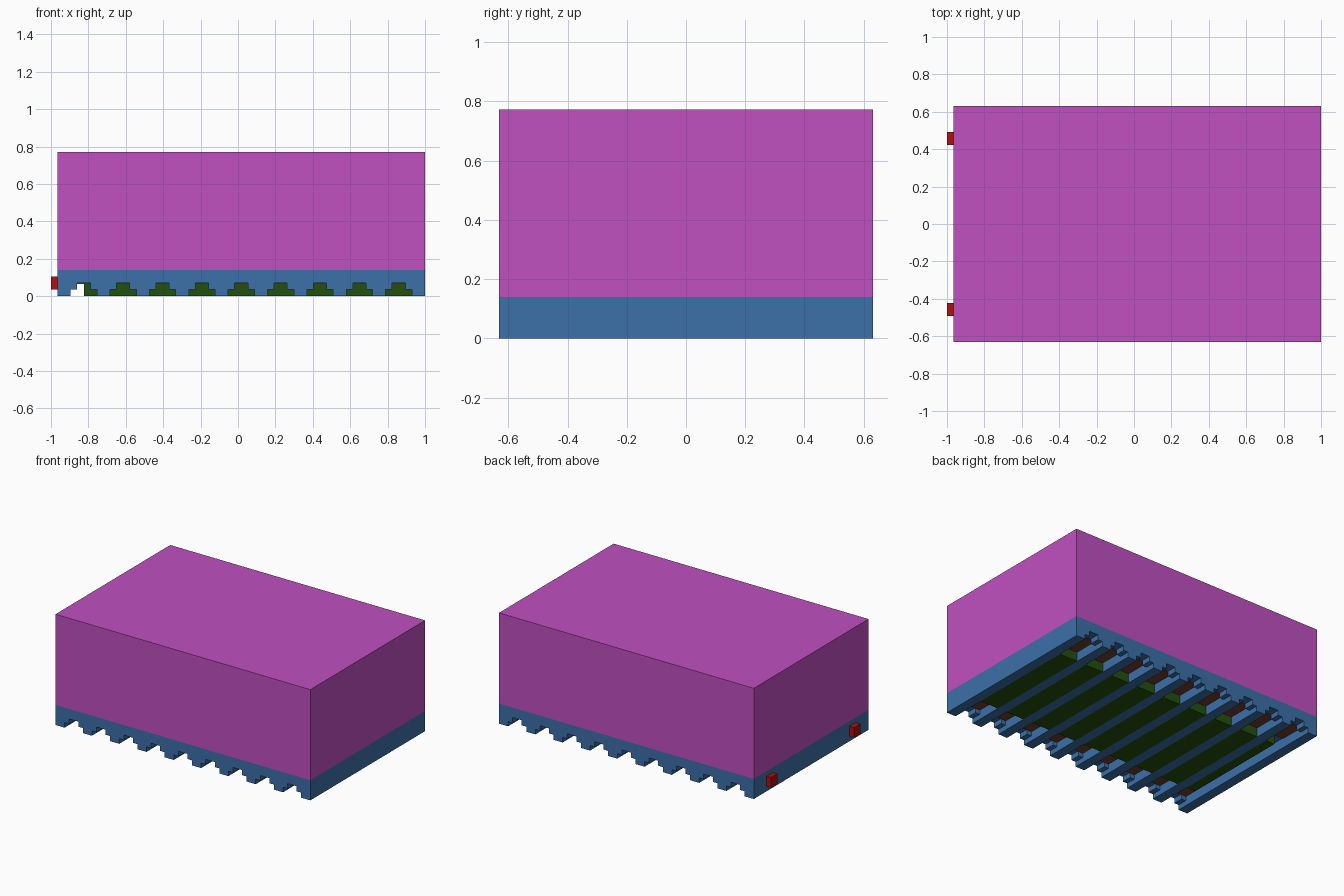
import bpy, bmesh

cube = bpy.data.objects.get("Cube")
if cube:
    bpy.data.objects.remove(cube, do_unlink=True)

U = 2 / 57            # one grid unit: the model is 57 x 36 x 22 units
LENGTH, DEPTH, HEIGHT = 57, 36, 22
PITCH, GROOVES = 6, 9


def material(name, rgb):
    m = bpy.data.materials.new(name)
    m.diffuse_color = (*rgb, 1)
    m.use_nodes = True
    m.node_tree.nodes["Principled BSDF"].inputs["Base Color"].default_value = (*rgb, 1)
    return m


PINK = material("magenta", (0.53, 0.08, 0.53))
BLUE = material("steel blue", (0.045, 0.162, 0.392))
GREEN = material("dark green", (0.017, 0.08, 0.004))
BROWN = material("brown", (0.17, 0.048, 0.026))
RED = material("red", (0.434, 0.005, 0.005))


def extrude_profile(name, profile, y0, y1, mat):
    """Extrude an (x, z) outline along y; all values in grid units."""
    bm = bmesh.new()
    place = lambda x, y, z: ((x - LENGTH / 2) * U, (y - DEPTH / 2) * U, z * U)
    face = bm.faces.new([bm.verts.new(place(x, y0, z)) for x, z in profile])
    new = bmesh.ops.extrude_face_region(bm, geom=[face])["geom"]
    verts = [v for v in new if isinstance(v, bmesh.types.BMVert)]
    bmesh.ops.translate(bm, verts=verts, vec=(0, (y1 - y0) * U, 0))
    bmesh.ops.recalc_face_normals(bm, faces=bm.faces)
    mesh = bpy.data.meshes.new(name)
    bm.to_mesh(mesh)
    bm.free()
    mesh.materials.append(mat)
    obj = bpy.data.objects.new(name, mesh)
    bpy.context.collection.objects.link(obj)
    return obj


def box(name, x, y, z, mat):
    outline = [(x[0], z[0]), (x[1], z[0]), (x[1], z[1]), (x[0], z[1])]
    return extrude_profile(name, outline, y[0], y[1], mat)


# Upper body
box("body", (1, LENGTH), (0, DEPTH), (4, HEIGHT), PINK)

# Grooved base: stepped notches at both ends, plain slats between them
stepped, plain = [(1, 0)], [(1, 0)]
for i in range(GROOVES):
    x = 3 + PITCH * i
    stepped += [(x, 0), (x, 1), (x + 1, 1), (x + 1, 2),
                (x + 3, 2), (x + 3, 1), (x + 4, 1), (x + 4, 0)]
    plain += [(x, 0), (x, 2), (x + 4, 2), (x + 4, 0)]
corners = [(57, 0), (57, 4), (1, 4)]
extrude_profile("front_base_wall", stepped + corners, 0, 2, BLUE)
extrude_profile("base_slats", plain + corners, 2, 34, BLUE)
extrude_profile("back_base_wall", stepped + corners, 34, 36, BLUE)

# Fillings and ceiling plates inside each groove
for i in range(GROOVES):
    x = 3 + PITCH * i
    start = x + 2 if i == 0 else x
    box(f"groove_filling_{i + 1}", (start, x + 4), (7, 29), (0, 2), GREEN)
    for side, y in (("front", (2, 7)), ("back", (29, 34))):
        box(f"{side}_ceiling_plate_{i + 1}", (x, x + 4), y, (1.85, 2), BROWN)

# Pegs on the end face
for side, y in (("front", 4), ("back", 30)):
    box(f"{side}_peg", (0, 1), (y, y + 2), (1, 3), RED)
